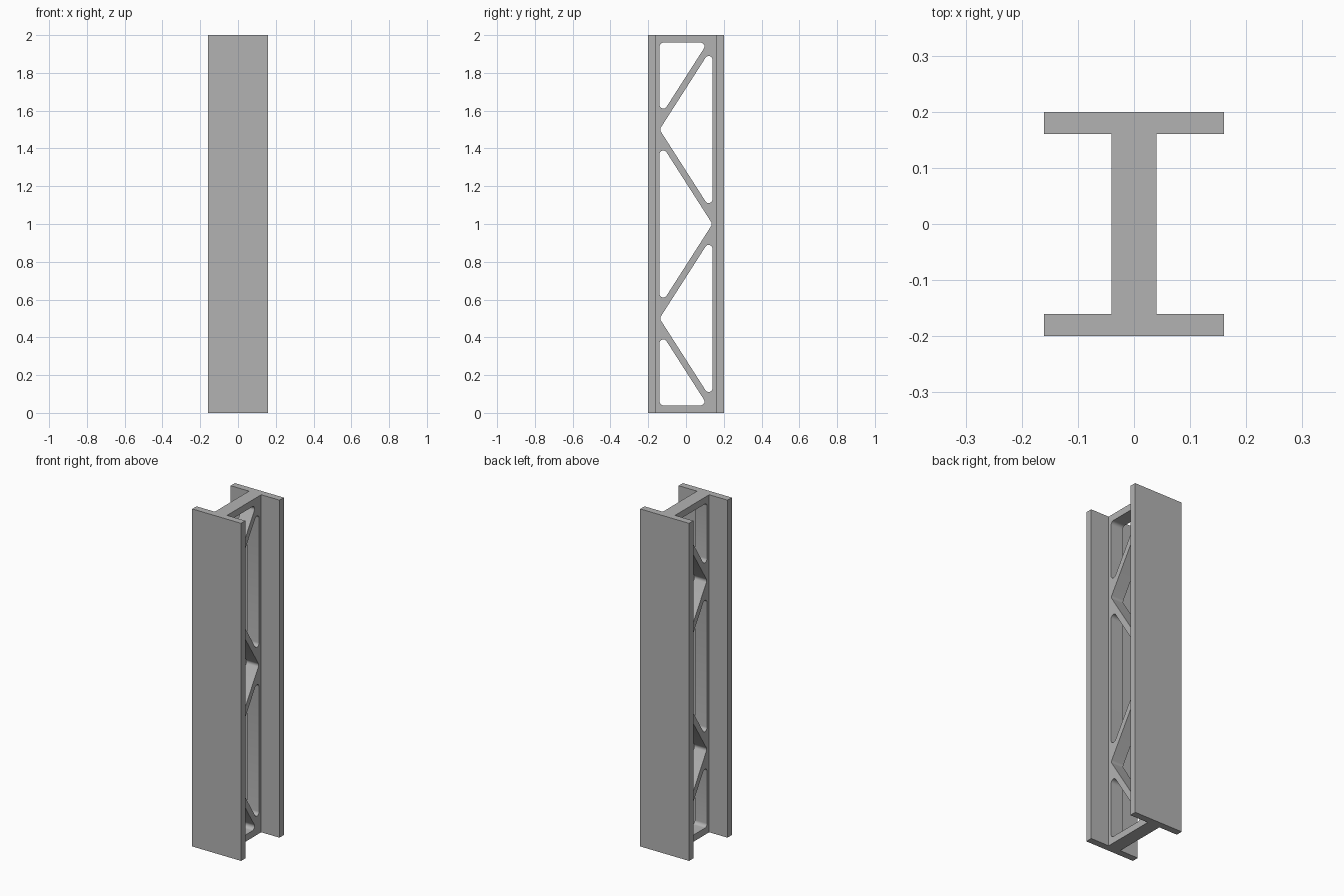
import bpy
import bmesh
import math
from mathutils import Vector

if "Cube" in bpy.data.objects:
    bpy.data.objects.remove(bpy.data.objects["Cube"], do_unlink=True)

HEIGHT = 2.0
FLANGE_X, FLANGE_Y = 0.16, 0.2     # half width and outer depth of the flanges
WEB_X, WEB_Y = 0.04, 0.16          # half thickness and half depth of the web
HOLE_Y, MARGIN = 0.14, 0.04        # hole reach and solid strip at each end
SLOPE = 0.5 / 0.32                 # steepness of the diagonals
RISE = 2 * HOLE_Y * SLOPE
RADIUS, STEPS = 0.02, 8

steel = bpy.data.materials.new("grey steel")
steel.use_nodes = True
grey = (0.45, 0.45, 0.45, 1)
steel.diffuse_color = grey
steel.node_tree.nodes["Principled BSDF"].inputs["Base Color"].default_value = grey


def fillet(corners):
    """Round every corner of a convex 2D outline with an arc."""
    outline = []
    for i, corner in enumerate(corners):
        a = (corners[i - 1] - corner).normalized()
        b = (corners[(i + 1) % len(corners)] - corner).normalized()
        half = a.angle(b) / 2
        bisector = (a + b).normalized()
        centre = corner + bisector * RADIUS / math.sin(half)
        middle = math.atan2(-bisector.y, -bisector.x)
        sweep = math.pi / 2 - half
        turn = 1 if a.x * b.y - a.y * b.x < 0 else -1
        for k in range(STEPS + 1):
            angle = middle + turn * sweep * (2 * k / STEPS - 1)
            outline.append(centre + RADIUS * Vector((math.cos(angle), math.sin(angle))))
    return outline


def add_ring(bm, points):
    return [bm.verts.new(p) for p in points]


def ring_edges(bm, ring):
    """Edges that join the neighbouring vertices of a closed ring."""
    pairs = zip(ring, ring[1:] + ring[:1])
    return [bm.edges.get(pair) or bm.edges.new(pair) for pair in pairs]


def opening_outlines():
    """Triangular openings, pointing alternately to the back and the front."""
    for i in range(5):
        side = 1 if i % 2 == 0 else -1
        apex, base = side * HOLE_Y, -side * HOLE_Y
        z = i * HEIGHT / 4
        trimmed = apex - side * MARGIN / SLOPE
        if i == 0:
            corners = [(base, MARGIN), (trimmed, MARGIN), (base, z + RISE)]
        elif i == 4:
            end = HEIGHT - MARGIN
            corners = [(base, end), (trimmed, end), (base, z - RISE)]
        else:
            corners = [(base, z - RISE), (apex, z), (base, z + RISE)]
        yield fillet([Vector(c) for c in corners])


# I-shaped profile, mirrored from one quadrant
quadrant = [(FLANGE_X, FLANGE_Y), (FLANGE_X, WEB_Y), (WEB_X, WEB_Y)]
right_half = quadrant + [(x, -y) for x, y in reversed(quadrant)]
profile = right_half + [(-x, y) for x, y in reversed(right_half)]

# End caps and flange sides; the two web sides stay open for now
bm = bmesh.new()
bottom = add_ring(bm, [(x, y, 0) for x, y in profile])
top = add_ring(bm, [(x, y, HEIGHT) for x, y in profile])
bm.faces.new(bottom)
bm.faces.new(top)
web_edges = {1: [], -1: []}
for i in range(len(profile)):
    j = (i + 1) % len(profile)
    quad = [bottom[i], bottom[j], top[j], top[i]]
    x = profile[i][0]
    if abs(x) == WEB_X and profile[j][0] == x:
        web_edges[1 if x > 0 else -1] += ring_edges(bm, quad)
    else:
        bm.faces.new(quad)

# Inner walls of the web openings
for outline in opening_outlines():
    rings = {s: add_ring(bm, [(s * WEB_X, p.x, p.y) for p in outline]) for s in (1, -1)}
    for i in range(len(outline)):
        bm.faces.new([rings[1][i - 1], rings[1][i], rings[-1][i], rings[-1][i - 1]])
    for side, ring in rings.items():
        web_edges[side] += ring_edges(bm, ring)

# Web sides, filled around the openings
for side, edges in web_edges.items():
    bmesh.ops.triangle_fill(bm, use_beauty=True, edges=edges, normal=(side, 0, 0))
bmesh.ops.recalc_face_normals(bm, faces=bm.faces[:])

mesh = bpy.data.meshes.new("lattice_beam")
bm.to_mesh(mesh)
bm.free()
mesh.materials.append(steel)
beam = bpy.data.objects.new("lattice_beam", mesh)
bpy.context.scene.collection.objects.link(beam)
bpy.context.view_layer.objects.active = beam
beam.select_set(True)
bpy.ops.object.shade_smooth_by_angle(angle=math.radians(30))
